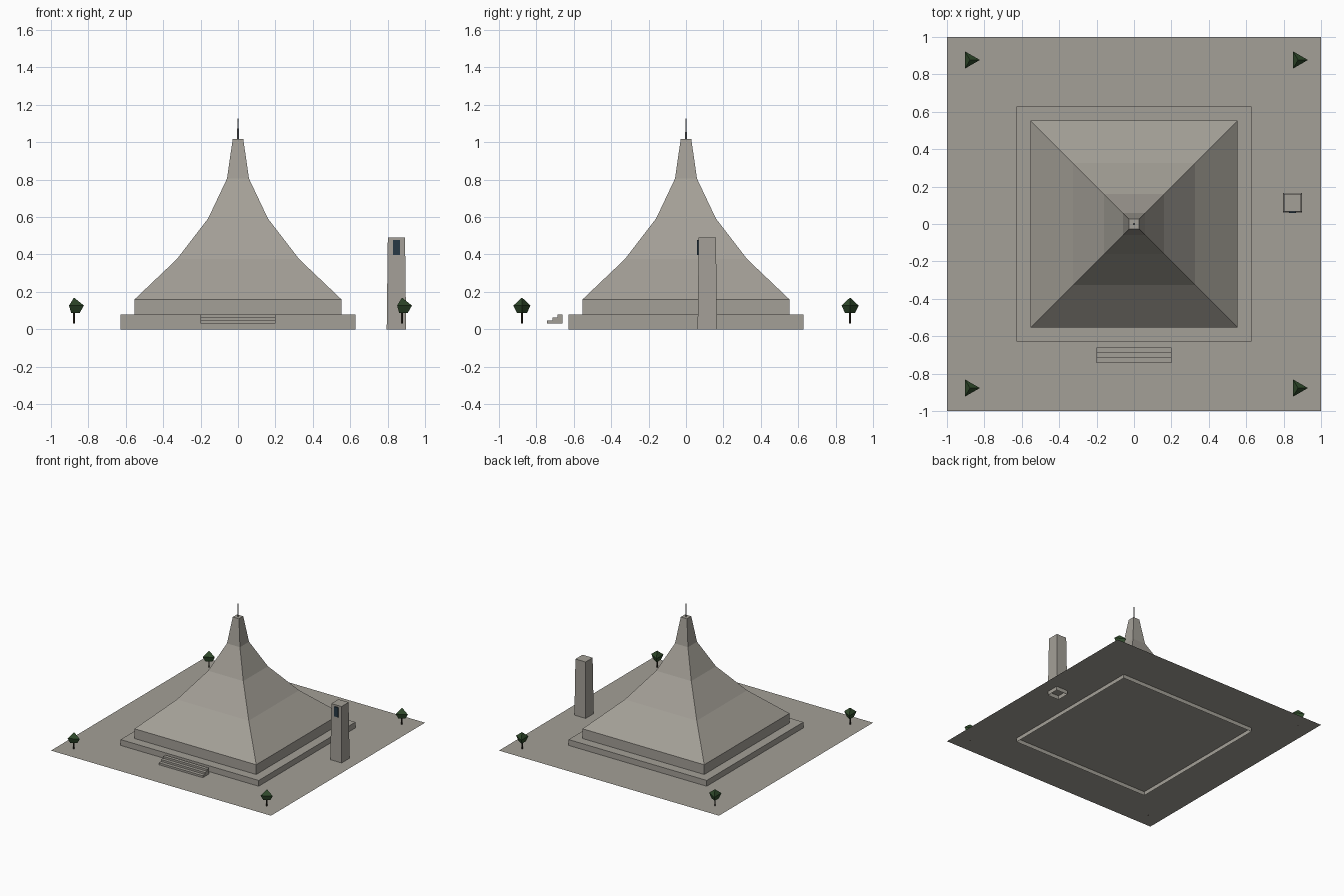
import bpy
import math
from mathutils import Vector

cube = bpy.data.objects.get("Cube")
if cube:
    bpy.data.objects.remove(cube, do_unlink=True)


def material(name, rgb):
    m = bpy.data.materials.new(name)
    m.use_nodes = True
    color = (*rgb, 1.0)
    m.diffuse_color = color
    m.node_tree.nodes["Principled BSDF"].inputs["Base Color"].default_value = color
    return m


STONE = material("warm grey stone", (0.37, 0.35, 0.31))
METAL = material("dull grey metal", (0.22, 0.22, 0.22))
GLASS = material("dark blue glass", (0.02, 0.04, 0.06))
LEAF = material("dark green foliage", (0.03, 0.07, 0.025))
BARK = material("dark bark", (0.025, 0.02, 0.012))


def add_mesh(name, verts, faces, mat):
    mesh = bpy.data.meshes.new(name)
    mesh.from_pydata(verts, [], faces)
    mesh.materials.append(mat)
    obj = bpy.data.objects.new(name, mesh)
    bpy.context.collection.objects.link(obj)
    return obj


def lathe(name, profile, sides, center, mat, turn=0.0, bottom=True):
    """Stack regular rings given as (corner radius, height) around a vertical axis."""
    verts, faces = [], []
    for radius, z in profile:
        for i in range(sides):
            a = turn + math.tau * i / sides
            verts.append((center[0] + radius * math.cos(a),
                          center[1] + radius * math.sin(a), z))
    for k in range(len(profile) - 1):
        for i in range(sides):
            j = (i + 1) % sides
            lo, hi = k * sides, (k + 1) * sides
            faces.append((lo + i, lo + j, hi + j, hi + i))
    top = (len(profile) - 1) * sides
    faces.append(tuple(range(top, top + sides)))
    if bottom:
        faces.append(tuple(reversed(range(sides))))
    return add_mesh(name, verts, faces, mat)


def square(name, profile, center, mat, bottom=True):
    """Square stack given as (half width, height)."""
    rings = [(half * math.sqrt(2), z) for half, z in profile]
    return lathe(name, rings, 4, center, mat, math.pi / 4, bottom)


def box(name, low, high, mat):
    bpy.ops.mesh.primitive_cube_add(size=1)
    obj = bpy.context.object
    obj.name = name
    low, high = Vector(low), Vector(high)
    obj.location = (low + high) / 2
    obj.scale = high - low
    obj.data.materials.append(mat)
    return obj


GROUND = 0.032

# Paved ground sheet
add_mesh("ground", [(-1, -1, GROUND), (1, -1, GROUND), (1, 1, GROUND), (-1, 1, GROUND)],
         [(0, 1, 2, 3)], STONE)

# Plinth and the main building with its sweeping pyramid roof
square("plinth", [(0.628, 0), (0.628, 0.08)], (0, 0), STONE, bottom=False)
square("hall_walls", [(0.553, 0.08), (0.553, 0.16)], (0, 0), STONE)
square("roof", [(0.553, 0.16), (0.327, 0.375), (0.16, 0.592), (0.059, 0.805), (0.028, 1.018)],
       (0, 0), STONE, bottom=False)
lathe("mast", [(0.006, 1.018), (0.002, 1.128)], 6, (0, 0), METAL)

# Entrance steps, one stepped profile swept across x
profile = [(-0.743, GROUND), (-0.66, GROUND), (-0.66, 0.08), (-0.688, 0.08),
           (-0.688, 0.064), (-0.715, 0.064), (-0.715, 0.048), (-0.743, 0.048)]
n = len(profile)
step_verts = [(x, y, z) for x in (-0.2, 0.2) for y, z in profile]
step_faces = [tuple(reversed(range(n))), tuple(range(n, 2 * n))]
step_faces += [(i, (i + 1) % n, n + (i + 1) % n, n + i) for i in range(n)]
add_mesh("steps", step_verts, step_faces, STONE)

# Side tower with a window plate
square("tower", [(0.052, 0), (0.046, 0.492)], (0.847, 0.114), STONE, bottom=False)
box("tower_window", (0.829, 0.06, 0.398), (0.866, 0.069, 0.478), GLASS)

# Corner trees
for sx, x in (("left", 0.877), ("right", -0.877)):
    for sy, y in (("front", -0.877), ("back", 0.877)):
        lathe(f"tree_trunk_{sy}_{sx}", [(0.006, GROUND), (0.006, 0.09)], 5, (x, y), BARK)
        lathe(f"tree_crown_{sy}_{sx}", [(0.031, 0.088), (0.053, 0.127), (0.002, 0.168)],
              3, (x, y), LEAF)
